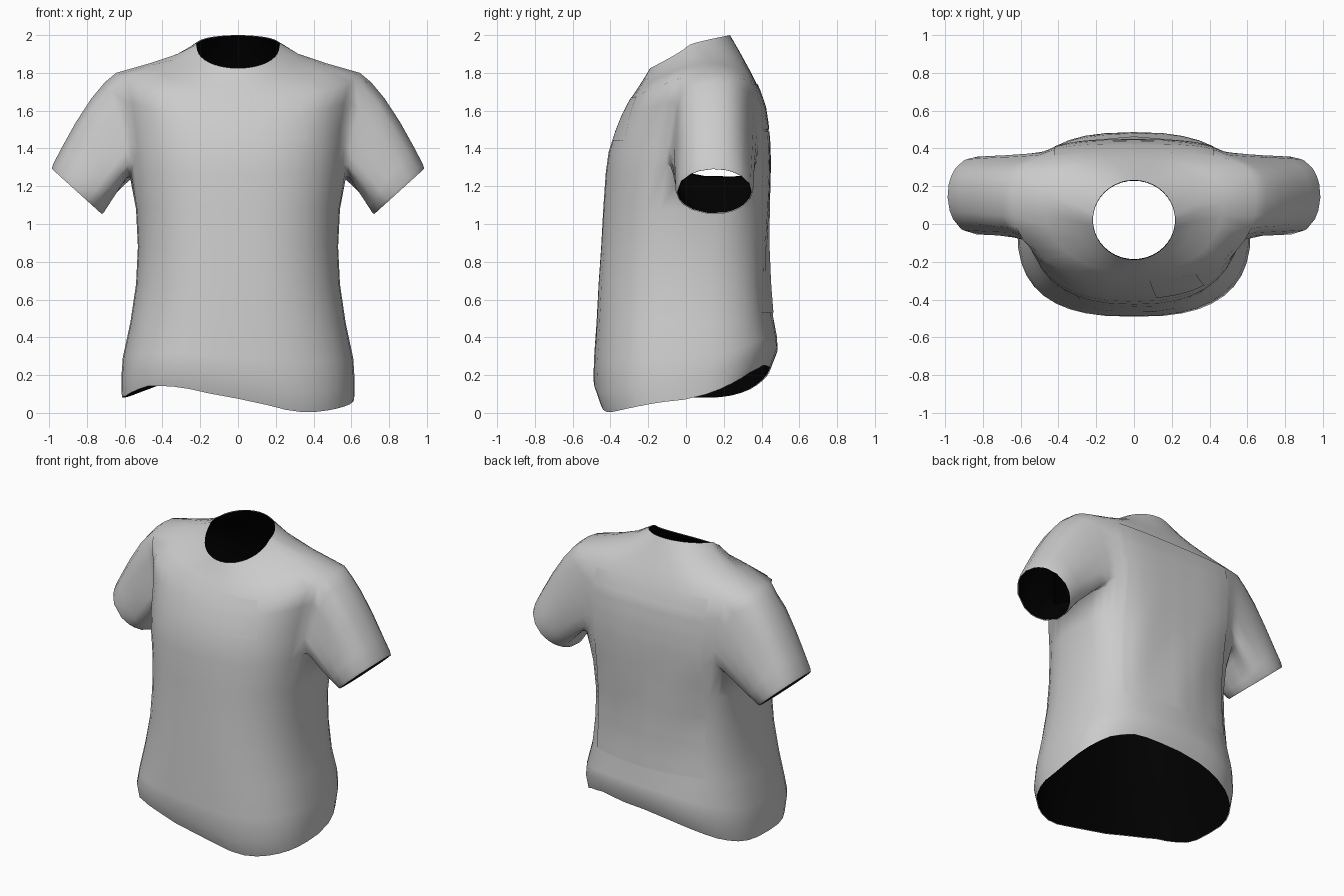
import bpy, bmesh, math
from mathutils import Vector

if "Cube" in bpy.data.objects:
    bpy.data.objects.remove(bpy.data.objects["Cube"])

N = 40                      # columns round the torso
STEP = 2 * math.pi / N

# hem height by angle (degrees from +x, going round by the back)
HEM = [(0, .07), (15, .115), (30, .165), (45, .215), (65, .255), (90, .235), (110, .19),
       (135, .125), (150, .095), (165, .08), (195, .085), (210, .115), (225, .143), (240, .143),
       (255, .122), (270, .075), (285, .02), (300, 0), (315, .013), (330, .03), (360, .07)]


def hem_z(deg):
    for (a, za), (b, zb) in zip(HEM, HEM[1:]):
        if a <= deg <= b:
            return za + (zb - za) * (deg - a) / (b - a)


# torso rings: half width, front y, back y, side y, front z, side z, back z,
#              front power, back power, hem influence
RINGS = [
    (.615, -.455, .445, -.01, 0, 0, 0, .75, .75, 1),
    (.618, -.49, .485, -.01, .1, .1, .1, .75, .75, 1),
    (.61, -.487, .478, 0, .3, .3, .36, .78, .75, .35),
    (.57, -.475, .455, .01, .48, .48, .5, .78, .75, .1),
    (.54, -.465, .44, .02, .68, .68, .68, .8, .72, 0),
    (.53, -.45, .435, .03, .88, .88, .88, .8, .7, 0),
    (.54, -.438, .44, .06, 1.08, 1.08, 1.08, .8, .66, 0),
    (.575, -.425, .445, .1, 1.27, 1.27, 1.27, .8, .62, 0),
    (.585, -.41, .445, .12, 1.38, 1.4, 1.4, .8, .6, 0),
    (.595, -.375, .435, .13, 1.49, 1.53, 1.52, .8, .6, 0),
    (.615, -.34, .42, .13, 1.575, 1.67, 1.62, .82, .6, 0),
    (.645, -.295, .385, .13, 1.66, 1.8, 1.72, .85, .62, 0),
    (.47, -.255, .34, .11, 1.72, 1.85, 1.81, .9, .75, 0),
    (.32, -.22, .285, .06, 1.775, 1.9, 1.91, .98, .9, 0),
    (.22, -.19, .233, .02, 1.825, 1.95, 2.0, 1, 1, 0),
]
ARM_LOW, ARM_HIGH = 7, 11   # rings bounding the armhole
ARM_FRONT, ARM_BACK = -2, 5  # columns bounding the armhole


def ring_point(ring, j):
    w, yf, yb, yc, zf, zs, zb, pf, pb, k = ring
    c, s = math.cos(j * STEP), math.sin(j * STEP)
    back = s >= 0
    p = pb if back else pf
    a = abs(s)
    x = math.copysign(w * abs(c) ** p if abs(c) > 1e-6 else 0, c)
    y = yc + ((yb if back else yf) - yc) * a ** p
    z = zs + ((zb if back else zf) - zs) * a ** (1.4 if pf < .95 else .85)
    # hem wave: full at the hem, fading upward
    z += (hem_z(j * 360 / N) - (0 if k == 1 else .1)) * k
    return Vector((x, y, z))


bm = bmesh.new()
rows = [[bm.verts.new(ring_point(r, j)) for j in range(N)] for r in RINGS]

# round the lower corners of the armholes
for j, lift in ((ARM_FRONT - 1, .03), (ARM_FRONT, .07), (ARM_FRONT + 1, .025),
                (ARM_BACK - 1, .025), (ARM_BACK, .07), (ARM_BACK + 1, .03)):
    for k in (j % N, (N // 2 - j) % N):
        rows[ARM_LOW][k].co.z += lift
        rows[ARM_LOW + 1][k].co.z += lift * .4

# torso, leaving out both armholes
arm_cols = set(range(ARM_FRONT, ARM_BACK))
for i in range(len(rows) - 1):
    for j in range(N):
        right = j if j < N // 2 else j - N
        left = N // 2 - 1 - j
        if ARM_LOW <= i < ARM_HIGH and (right in arm_cols or left in arm_cols):
            continue
        k = (j + 1) % N
        bm.faces.new((rows[i][j], rows[i][k], rows[i + 1][k], rows[i + 1][j]))

# sleeves, lofted from the armhole edge to a round cuff
loop = ([(ARM_LOW, j) for j in range(ARM_FRONT, ARM_BACK)]
        + [(i, ARM_BACK) for i in range(ARM_LOW, ARM_HIGH)]
        + [(ARM_HIGH, j) for j in range(ARM_BACK, ARM_FRONT, -1)]
        + [(i, ARM_FRONT) for i in range(ARM_HIGH, ARM_LOW, -1)])
for side in (1, -1):
    edge = [rows[i][(j if side > 0 else N // 2 - j) % N] for i, j in loop]
    m = len(edge)
    prev = edge
    for t in (.12, .3, .55, .8, .96, 1):
        cur = []
        for v in edge:
            a = math.atan2((v.co.z - 1.54) / .26, (v.co.y - .14) / .23)
            r = .97 if t == 1 else 1
            cuff = Vector((side * (.853 + .137 * r * math.sin(a)), .15 + .205 * r * math.cos(a),
                           1.172 + .124 * r * math.sin(a)))
            p = v.co.lerp(cuff, t)
            bulge = .028 * math.sin(math.pi * t ** .7) * max(0, math.sin(a))
            cur.append(bm.verts.new(p + Vector((side * bulge, 0, bulge * .6))))
        for n in range(m):
            q = (prev[n], prev[(n + 1) % m], cur[(n + 1) % m], cur[n])
            bm.faces.new(q if side > 0 else q[::-1])
        prev = cur

# relax the cloth round the shoulder seams
seam = [v for v in bm.verts if .5 < abs(v.co.x) < .72 and 1.25 < v.co.z < 1.74
        and not v.is_boundary]
bmesh.ops.smooth_vert(bm, verts=seam, factor=.4, use_axis_x=True, use_axis_y=True, use_axis_z=True)

# soft drape creases low on the body
for v in bm.verts:
    x, y, z = v.co
    if .3 < z < 1.2 and abs(x) < .5:
        fade = math.sin(math.pi * (z - .3) / .9)
        v.co.y += .008 * fade * math.sin(14 * x + 3 * z) * (1 if y > 0 else .3)

mesh = bpy.data.meshes.new("shirt")
bm.normal_update()
bm.to_mesh(mesh)
bm.free()
mesh.shade_smooth()
shirt = bpy.data.objects.new("shirt", mesh)
bpy.context.collection.objects.link(shirt)

# black lining: the same cloth, turned inside out just under the surface
lining = bpy.data.objects.new("lining", mesh.copy())
bpy.context.collection.objects.link(lining)
for v in mesh.vertices:
    lining.data.vertices[v.index].co = v.co - v.normal * .005
lining.data.flip_normals()
black = bpy.data.materials.new("black")
black.diffuse_color = (0, 0, 0, 1)
black.use_nodes = True
black.node_tree.nodes["Principled BSDF"].inputs["Base Color"].default_value = black.diffuse_color
lining.data.materials.append(black)


# thin plain panels that follow the cloth
def panel(name, x0, x1, z0, z1, y, slant=0, nx=8, nz=8):
    pts, faces = [], []
    for b in range(nz + 1):
        for a in range(nx + 1):
            u, v = a / nx, b / nz
            pts.append((x0 + (x1 - x0) * u - slant * v, y, z0 + (z1 - z0) * v))
    for b in range(nz):
        for a in range(nx):
            i = b * (nx + 1) + a
            f = (i, i + 1, i + nx + 2, i + nx + 1)
            faces.append(f if y < 0 else f[::-1])
    me = bpy.data.meshes.new(name)
    me.from_pydata(pts, [], faces)
    me.shade_smooth()
    ob = bpy.data.objects.new(name, me)
    bpy.context.collection.objects.link(ob)
    wrap = ob.modifiers.new("follow cloth", 'SHRINKWRAP')
    wrap.target = shirt
    wrap.wrap_method = 'PROJECT'
    wrap.use_project_y = True
    wrap.use_negative_direction = True
    wrap.use_positive_direction = True
    wrap.wrap_mode = 'ABOVE_SURFACE'
    wrap.offset = .004


panel("chest_patch", .12, .37, 1.44, 1.67, -.6, .04)
panel("back_strip", -.42, .42, 1.5, 1.74, .6, nx=16)
panel("back_panel", -.4, .4, .53, 1.49, .6, nx=16, nz=14)
